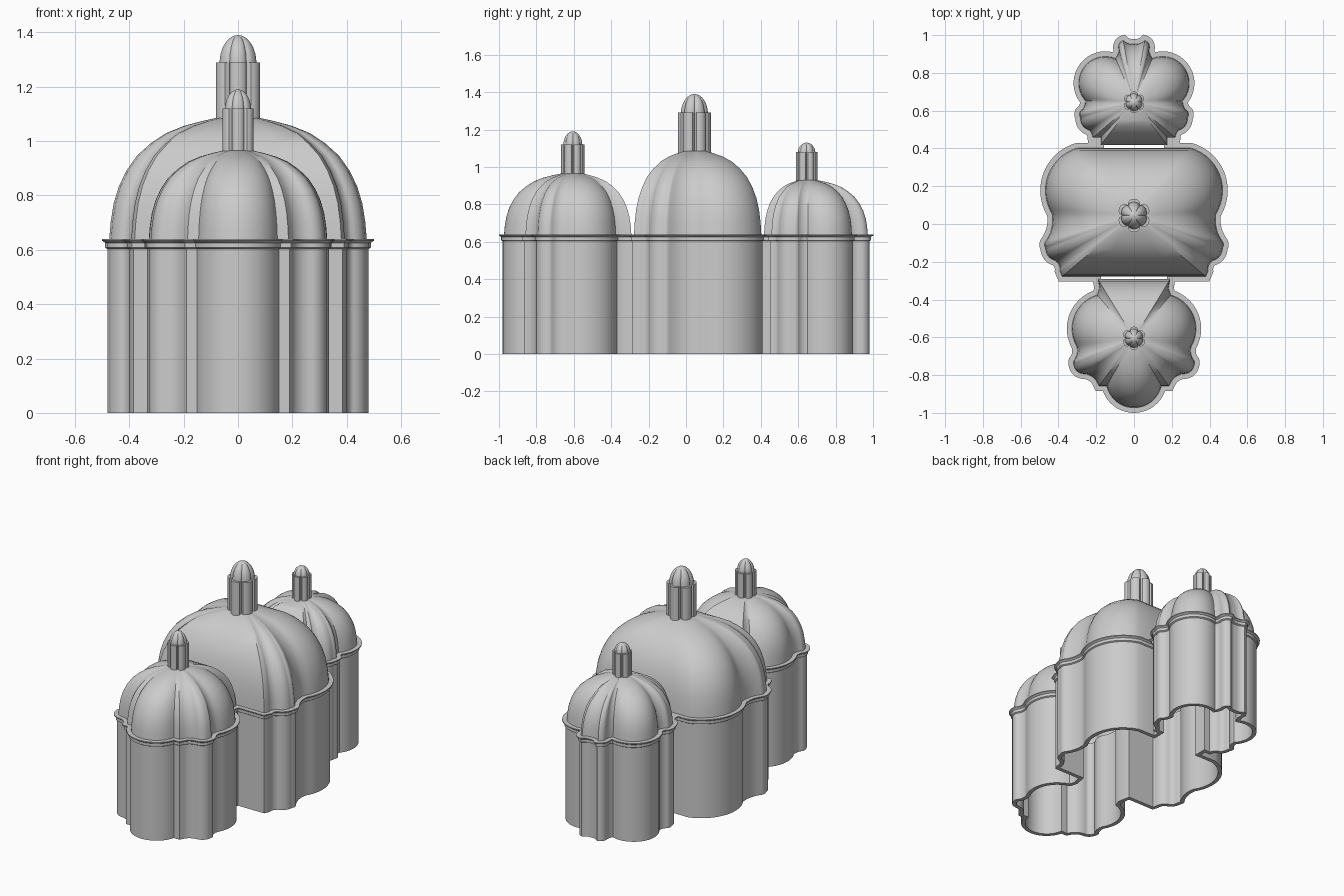
import bpy, math
from mathutils import Vector

cube = bpy.data.objects.get("Cube")
if cube:
    bpy.data.objects.remove(cube, do_unlink=True)

stone = bpy.data.materials.new("grey_stone")
stone.use_nodes = True
GREY = (0.6, 0.6, 0.6, 1)
stone.diffuse_color = GREY
stone.node_tree.nodes["Principled BSDF"].inputs["Base Color"].default_value = GREY


def make(name, verts, faces):
    mesh = bpy.data.meshes.new(name)
    mesh.from_pydata(verts, [], faces)
    mesh.materials.append(stone)
    obj = bpy.data.objects.new(name, mesh)
    bpy.context.collection.objects.link(obj)
    bpy.ops.object.select_all(action='DESELECT')
    obj.select_set(True)
    bpy.context.view_layer.objects.active = obj
    bpy.ops.object.mode_set(mode='EDIT')
    bpy.ops.mesh.select_all(action='SELECT')
    bpy.ops.mesh.normals_make_consistent(inside=False)
    bpy.ops.object.mode_set(mode='OBJECT')
    bpy.ops.object.shade_smooth_by_angle(angle=math.radians(32))
    return obj


def bridge(rows, n):
    return [(r * n + i, r * n + (i + 1) % n, (r + 1) * n + (i + 1) % n, (r + 1) * n + i)
            for r in range(rows - 1) for i in range(n)]


def trace(path):
    """Plan line from (x, y, bend) points; bend bows the piece that arrives there outward."""
    pts = [Vector(path[0][:2])]
    for x, y, bend in path[1:]:
        a, b = pts[-1], Vector((x, y))
        if bend:
            half = (b - a).length / 2
            out = Vector((b.y - a.y, a.x - b.x)).normalized()
            sweep = 4 * math.atan(abs(bend))
            radius = half / math.sin(sweep / 2)
            steps = max(4, int(sweep * 8))
            for i in range(1, steps):
                t = sweep * (i / steps - 0.5)
                along = radius * math.sin(t)
                bow = radius * (math.cos(t) - math.cos(sweep / 2))
                pts.append((a + b) / 2 + (b - a).normalized() * along
                           + out * math.copysign(bow, bend))
        pts.append(b)
    return pts


def mirrored(half):
    left = [Vector((-p.x, p.y)) for p in reversed(half) if p.x > 1e-5]
    return half + left


def offset(loop, d):
    """Mitred outward offset of a counter-clockwise loop."""
    res = []
    for i, p in enumerate(loop):
        e1 = (p - loop[i - 1]).normalized()
        e2 = (loop[(i + 1) % len(loop)] - p).normalized()
        n1, n2 = Vector((e1.y, -e1.x)), Vector((e2.y, -e2.x))
        res.append(p + (n1 + n2) * d / max(1 + n1.dot(n2), 0.5))
    return res


# Half plans of the three chambers, running from front to back
front_half = trace([(0, -.98, 0), (.15, -.865, .34), (.19, -.865, 0), (.205, -.835, 0),
                    (.27, -.8, -.25), (.325, -.75, .35), (.325, -.72, .2), (.31, -.65, -.25),
                    (.2, -.37, .48), (.19, -.34, 0), (.2, -.285, 0)])
main_half = trace([(.2, -.285, 0), (.385, -.285, 0), (.4, -.25, 0), (.42, -.2, -.3),
                   (.475, -.13, .35), (.475, -.09, .3), (.44, .05, -.2), (.3, .41, .5),
                   (.185, .41, 0)])
back_half = trace([(.185, .41, 0), (.185, .45, 0), (.225, .45, 0), (.24, .49, -.2),
                   (.29, .56, .35), (.29, .6, .3), (.265, .65, -.25), (.1, .885, .77),
                   (.09, .93, -.2), (.055, .98, .4), (0, .96, -.25)])
plan = mirrored(front_half + main_half[1:] + back_half[1:])


def band(name, section):
    """Closed (offset, z) section carried round the whole plan."""
    n = len(plan)
    verts = [(p.x, p.y, z) for d, z in section + section[:1] for p in offset(plan, d)]
    faces = bridge(len(section) + 1, n)
    wrap = len(section) * n
    make(name, verts[:wrap], [tuple(v % wrap for v in f) for f in faces])


# Walls and cornice
band("walls", [(0, 0), (0, .63), (-.025, .63), (-.025, 0)])
band("cornice_bead", [(0, .603), (.008, .608), (.008, .63), (-.02, .63), (-.02, .603)])
band("cornice_flange", [(.008, .626), (.02, .634), (.02, .64), (-.025, .64), (-.025, .626)])

# Dome profile: share of the plan, share of the height
CURVE = [(1, 0), (.988, .15), (.965, .3), (.925, .44), (.865, .57), (.785, .69),
         (.68, .79), (.56, .875), (.42, .935), (.28, .975), (.17, 1)]
BASE = .637


def dome(name, half, cy, top):
    loop = offset(mirrored(half), -.007)
    n = len(loop)
    verts = [(p.x * s, cy + (p.y - cy) * s, BASE + (top - BASE) * t)
             for s, t in CURVE for p in loop]
    faces = bridge(len(CURVE), n) + [tuple(range(len(verts) - n, len(verts)))]
    make(name, verts, faces)


def lobed(name, cy, rings, valley):
    """Stack of six-lobed rings given as (radius, z)."""
    n = 48
    verts = []
    for r, z in rings:
        for i in range(n):
            a = math.tau * i / n
            k = r * (valley + (1 - valley) * math.sqrt(abs(math.sin(3 * a))))
            verts.append((k * math.cos(a), cy + k * math.sin(a), z))
    last = len(verts) - n
    make(name, verts, bridge(len(rings), n) + [tuple(range(last, len(verts)))])


# Domes with their lanterns: plan, centre, dome top, lantern radius, shaft top, tip
for label, half, cy, top, radius, shaft, tip in (
        ("front", front_half, -.605, .965, .062, 1.12, 1.19),
        ("main", main_half, .045, 1.085, .088, 1.29, 1.39),
        ("back", back_half, .645, .93, .057, 1.08, 1.13)):
    dome(label + "_dome", half, cy, top)
    lobed(label + "_lantern", cy, [(radius, top - .02), (radius, shaft)], .72)
    cap = [(radius * .82 * math.cos(a), shaft - .005 + (tip - shaft + .005) * math.sin(a))
           for a in (math.pi / 2 * i / 8.1 for i in range(9))]
    lobed(label + "_lantern_cap", cy, cap, .85)
